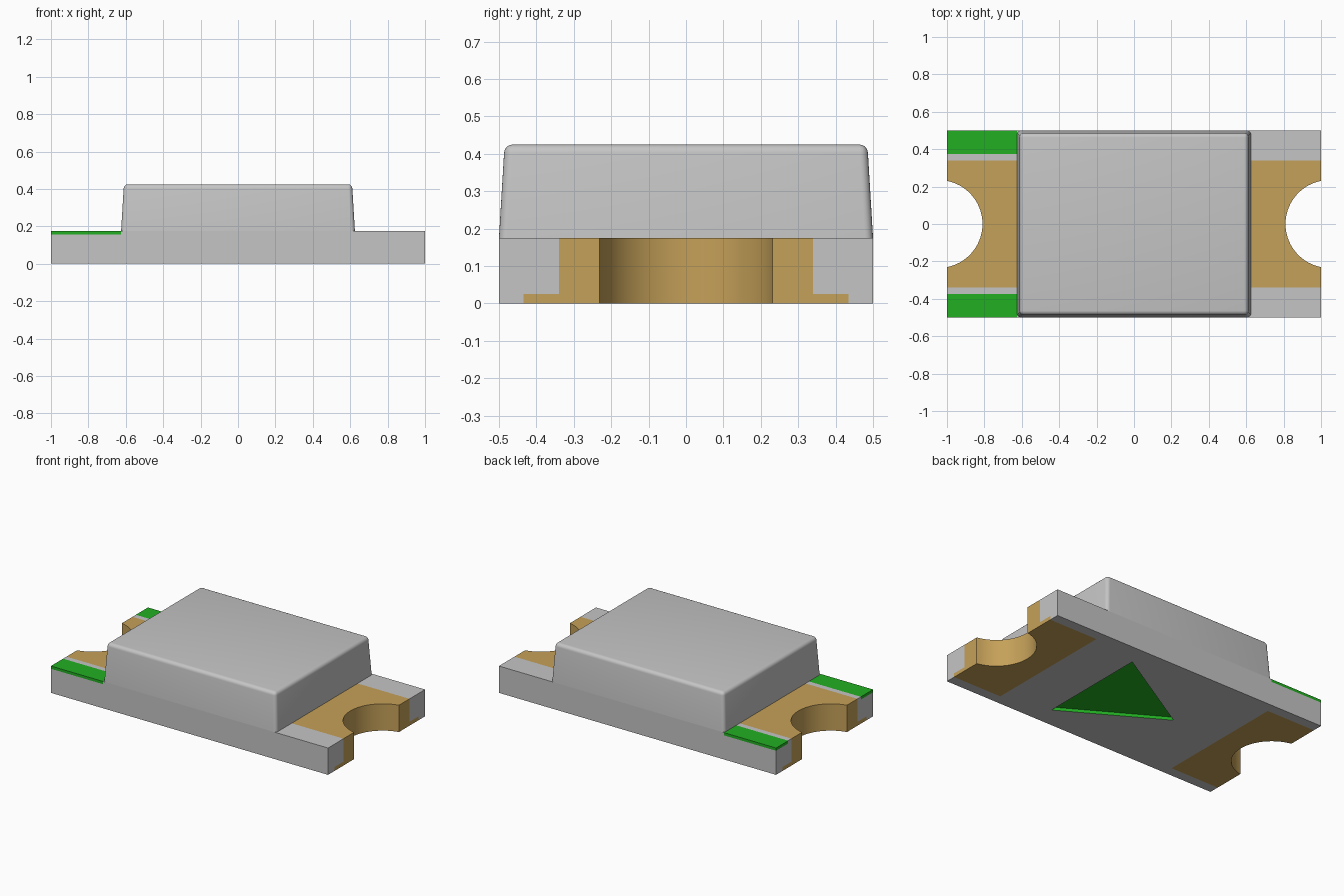
import bpy, bmesh, math
from mathutils import Vector

cube = bpy.data.objects.get("Cube")
if cube:
    bpy.data.objects.remove(cube, do_unlink=True)


def material(name, rgb):
    m = bpy.data.materials.new(name)
    m.use_nodes = True
    m.diffuse_color = (*rgb, 1)
    m.node_tree.nodes["Principled BSDF"].inputs["Base Color"].default_value = (*rgb, 1)
    return m


MATS = [material("light grey", (0.56, 0.56, 0.56)),
        material("gold", (0.56, 0.355, 0.10)),
        material("green", (0.016, 0.43, 0.016))]
GREY, GOLD, GREEN = range(3)

BOARD_H = 0.175      # board thickness
BODY_X = 0.625       # half length of the lens block
MARK_Y = 0.375       # inner edge of the green marks
MARK_Z = 0.157       # underside of the green marks
PAD_Y, FOOT_Y = 0.34, 0.435
FOOT_X, FOOT_Z = 0.65, 0.025


def make_object(name, bm):
    bmesh.ops.recalc_face_normals(bm, faces=bm.faces)
    mesh = bpy.data.meshes.new(name)
    bm.to_mesh(mesh)
    bm.free()
    for m in MATS:
        mesh.materials.append(m)
    ob = bpy.data.objects.new(name, mesh)
    bpy.context.collection.objects.link(ob)
    return ob


def smooth(ob):
    bpy.ops.object.select_all(action='DESELECT')
    ob.select_set(True)
    bpy.context.view_layer.objects.active = ob
    bpy.ops.object.shade_smooth_by_angle(angle=math.radians(30))


def prism(outline, z0, z1):
    bm = bmesh.new()
    face = bm.faces.new([bm.verts.new((x, y, z0)) for x, y in outline])
    ext = bmesh.ops.extrude_face_region(bm, geom=[face], use_keep_orig=True)
    top = [v for v in ext["geom"] if isinstance(v, bmesh.types.BMVert)]
    bmesh.ops.translate(bm, verts=top, vec=(0, 0, z1 - z0))
    return bm


# Board outline with a round notch in each end
R, CX, STEPS = 0.235, 1.045, 28
half = math.acos((CX - 1) / R)
notch = []
for i in range(STEPS + 1):
    a = -half + 2 * half * i / STEPS
    notch.append((CX - R * math.cos(a), R * math.sin(a)))
right_end = [(1, -0.5)] + notch + [(1, 0.5)]
outline = right_end + [(-x, -y) for x, y in right_end]
bm = prism(outline, 0, BOARD_H)

# Cut colour borders into the board
cuts = [(axis, s * d) for axis, d in (((0, 1, 0), PAD_Y), ((0, 1, 0), MARK_Y),
        ((0, 1, 0), FOOT_Y), ((1, 0, 0), BODY_X), ((1, 0, 0), FOOT_X)) for s in (-1, 1)]
cuts += [((0, 0, 1), FOOT_Z), ((0, 0, 1), MARK_Z)]
for axis, d in cuts:
    bmesh.ops.bisect_plane(bm, geom=bm.verts[:] + bm.edges[:] + bm.faces[:],
                           plane_co=Vector(axis) * d, plane_no=axis, dist=1e-5)
bm.normal_update()


def board_colour(c):
    x, y = abs(c.x), abs(c.y)
    if c.z < 1e-4:                                   # solder feet underneath
        return GOLD if x > FOOT_X and y < FOOT_Y else GREY
    if c.x < -BODY_X and y > MARK_Y and c.z > MARK_Z:  # polarity marks
        return GREEN
    if x > BODY_X and y < PAD_Y:                     # plated ends and notches
        return GOLD
    if x > 0.999 and y < FOOT_Y and c.z < FOOT_Z:    # edge of the feet
        return GOLD
    return GREY


for f in bm.faces:
    f.material_index = board_colour(f.calc_center_median())
board = make_object("circuit_board", bm)

# Recessed green triangle in the underside
bm = prism([(0.32, 0.365), (0.32, -0.365), (-0.3, 0)], -0.1, 0.02)
for f in bm.faces:
    f.material_index = GREEN
cutter = make_object("triangle_cutter", bm)
cutter.hide_render = True
mod = board.modifiers.new("triangle_recess", 'BOOLEAN')
mod.operation = 'DIFFERENCE'
mod.solver = 'EXACT'
mod.object = cutter
bpy.ops.object.select_all(action='DESELECT')
board.select_set(True)
bpy.context.view_layer.objects.active = board
bpy.ops.object.modifier_apply(modifier=mod.name)
bpy.data.objects.remove(cutter, do_unlink=True)
smooth(board)

# Tapered lens block with softened edges
TOP = 0.425
bm = prism([(-BODY_X, -0.5), (BODY_X, -0.5), (BODY_X, 0.5), (-BODY_X, 0.5)], BOARD_H, TOP)
for v in bm.verts:
    if v.co.z > BOARD_H + 0.01:
        v.co.x -= math.copysign(0.015, v.co.x)
        v.co.y -= math.copysign(0.015, v.co.y)
edges = [e for e in bm.edges if max(v.co.z for v in e.verts) > TOP - 0.01]
bmesh.ops.bevel(bm, geom=edges, offset=0.022, segments=5, profile=0.5, affect='EDGES')
under = [f for f in bm.faces if all(v.co.z < BOARD_H + 1e-4 for v in f.verts)]
bmesh.ops.delete(bm, geom=under, context='FACES_ONLY')
smooth(make_object("lens_block", bm))
